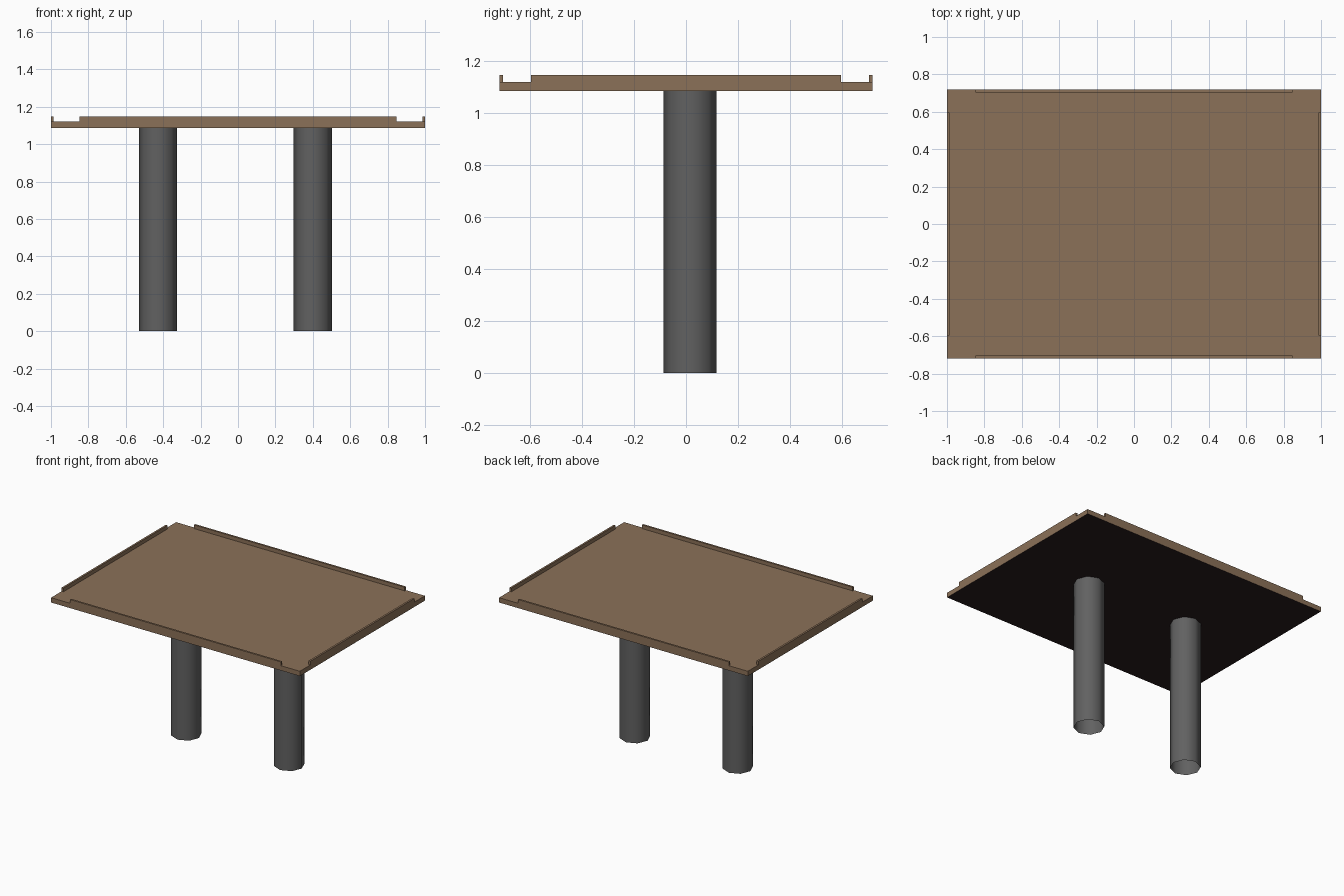
import bpy, bmesh, math

if "Cube" in bpy.data.objects:
    bpy.data.objects.remove(bpy.data.objects["Cube"])

def mat(name, rgb):
    m = bpy.data.materials.new(name)
    m.diffuse_color = (*rgb, 1)
    m.use_nodes = True
    m.node_tree.nodes["Principled BSDF"].inputs["Base Color"].default_value = m.diffuse_color
    return m

wood = mat("brown_wood", (0.26, 0.165, 0.098))
dark = mat("dark_underside", (0.022, 0.012, 0.013))
grey = mat("grey_metal", (0.12, 0.12, 0.12))

def finish(bm, name, mats):
    me = bpy.data.meshes.new(name)
    bm.to_mesh(me)
    bm.free()
    for m in mats:
        me.materials.append(m)
    ob = bpy.data.objects.new(name, me)
    bpy.context.collection.objects.link(ob)
    return ob

def box(name, x0, x1, y0, y1, z0, z1, mats):
    bm = bmesh.new()
    bmesh.ops.create_cube(bm, size=1)
    for v in bm.verts:
        v.co.x = x1 if v.co.x > 0 else x0
        v.co.y = y1 if v.co.y > 0 else y0
        v.co.z = z1 if v.co.z > 0 else z0
    if len(mats) > 1:  # second colour on the underside
        for f in bm.faces:
            f.normal_update()
            f.material_index = int(f.normal.z < -0.5)
    return finish(bm, name, mats)

# Table top with dark underside
X, Y, Z0, Z1, RIM = 1.0, 0.718, 1.085, 1.12, 1.147
box("table_top", -X, X, -Y, Y, Z0, Z1, [wood, dark])

# Raised rims, stopping short of the corners
T = 0.014
box("front_rim", -0.847, 0.847, -Y, -Y + T, Z1, RIM, [wood])
box("back_rim", -0.847, 0.847, Y - T, Y, Z1, RIM, [wood])
box("left_rim", -X, -X + T, -0.597, 0.597, Z1, RIM, [wood])
box("right_rim", X - T, X, -0.597, 0.597, Z1, RIM, [wood])

# Eight-sided smooth legs, open at the bottom
for name, cx in (("left_leg", -0.427), ("right_leg", 0.400)):
    bm = bmesh.new()
    bmesh.ops.create_cone(bm, cap_ends=False, segments=8, radius1=0.102,
                          radius2=0.102, depth=Z0)
    bmesh.ops.translate(bm, verts=bm.verts, vec=(cx, 0.016, Z0 / 2))
    for f in bm.faces:
        f.smooth = True
    finish(bm, name, [grey])
